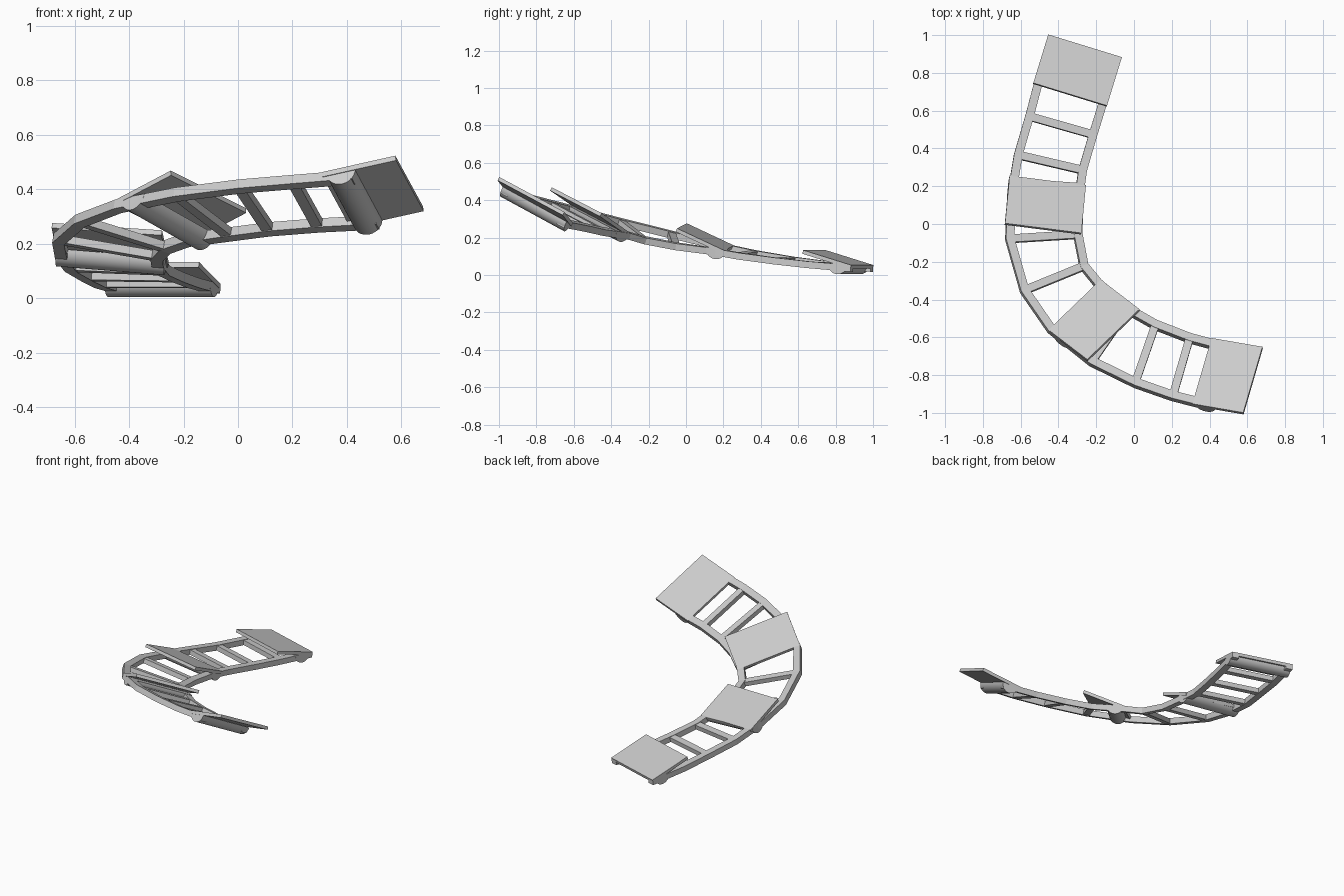
import bpy
import bmesh
from math import cos, sin, pi, radians
from mathutils import Vector

if "Cube" in bpy.data.objects:
    bpy.data.objects.remove(bpy.data.objects["Cube"])

# One grey for everything
GREY = (0.6, 0.6, 0.6, 1)
grey = bpy.data.materials.new("light_grey")
grey.use_nodes = True
grey.diffuse_color = GREY
grey.node_tree.nodes["Principled BSDF"].inputs["Base Color"].default_value = GREY

# Edge lines of the banked curve, from the low back end to the high front end
OUTER = [Vector(p) for p in (
    (-.455, 1, .035), (-.525, .765, .055), (-.575, .575, .08), (-.635, .37, .115),
    (-.67, .16, .16), (-.68, -.08, .22), (-.6, -.36, .29), (-.455, -.57, .345),
    (-.235, -.745, .39), (0, -.86, .42), (.2, -.93, .437), (.42, -.985, .455))]
INNER = [Vector(p) for p in (
    (-.065, .88, .035), (-.14, .645, .055), (-.195, .467, .075), (-.25, .28, .1),
    (-.27, .14, .125), (-.275, -.055, .15), (-.245, -.215, .18), (-.175, -.3, .205),
    (-.02, -.435, .225), (.12, -.515, .243), (.3, -.585, .257), (.52, -.645, .268))]
LAST = len(OUTER) - 1
RAIL_WIDTH, RAIL_HEIGHT = .045, .036


def along(points, s):
    """Point at fractional station s."""
    i = min(int(s), LAST - 1)
    return points[i].lerp(points[i + 1], s - i)


def frame(s):
    """Edge points and the across, forward and up directions at station s."""
    left, right = along(OUTER, s), along(INNER, s)
    lo, hi = max(s - .5, 0), min(s + .5, LAST)
    travel = along(OUTER, hi) + along(INNER, hi) - along(OUTER, lo) - along(INNER, lo)
    across = (right - left).normalized()
    forward = (travel - across * travel.dot(across)).normalized()
    return left, right, across, forward, forward.cross(across)


def loft(name, rings, smooth=False):
    """Skin a row of equal rings and cap both ends."""
    bm = bmesh.new()
    rows = [[bm.verts.new(p) for p in ring] for ring in rings]
    n = len(rows[0])
    for a, b in zip(rows, rows[1:]):
        for i in range(n):
            j = (i + 1) % n
            bm.faces.new((a[i], a[j], b[j], b[i]))
    bm.faces.new(rows[0])
    bm.faces.new(rows[-1])
    bmesh.ops.recalc_face_normals(bm, faces=bm.faces)
    mesh = bpy.data.meshes.new(name)
    bm.to_mesh(mesh)
    bm.free()
    mesh.materials.append(grey)
    obj = bpy.data.objects.new(name, mesh)
    bpy.context.collection.objects.link(obj)
    if smooth:
        bpy.ops.object.select_all(action='DESELECT')
        obj.select_set(True)
        bpy.context.view_layer.objects.active = obj
        bpy.ops.object.shade_smooth_by_angle(angle=radians(35))
    return obj


def rectangle(centre, u, v, width, height):
    u, v = u * width / 2, v * height / 2
    return [centre - u - v, centre + u - v, centre + u + v, centre - u + v]


# Side rails
for name, side in (("outer_rail", 0), ("inner_rail", 1)):
    rings = []
    for s in range(LAST + 1):
        f = frame(s)
        inset = f[2] * RAIL_WIDTH / 2 * (-1 if side else 1)
        rings.append(rectangle(f[side] + inset, f[2], f[4], RAIL_WIDTH, RAIL_HEIGHT))
    loft(name, rings)

# Rungs between the rails
for s in (.93, 2, 3, 5, 6, 8, 9, 10):
    left, right, across, forward, up = frame(s)
    ends = (left + across * .02, right - across * .02)
    loft("rung", [rectangle(p, forward, up, .042, .03) for p in ends])

# Tilted plates, each hinged on the rails with a half-round support beneath
for hinge, lift in ((0, 12), (3.57, 14), (7, 15), (10.5, 10)):
    left, right, across, forward, up = frame(hinge)
    angle = radians(lift)
    rise = forward * cos(angle) + up * sin(angle)
    normal = rise.cross(across)
    middle = (left + right) / 2 + up * .008
    loft("tilted_plate", [rectangle(middle + rise * d, across, normal, .408, .02)
                          for d in (0, .28)])

    left, right, across, forward, up = frame(hinge + .3)
    arc = [forward * cos(t) * .055 - up * (sin(t) * .055 - RAIL_HEIGHT / 2)
           for t in (pi * i / 16 for i in range(17))]
    loft("half_round_support", [[end + p for p in arc] for end in (left, right)], smooth=True)
